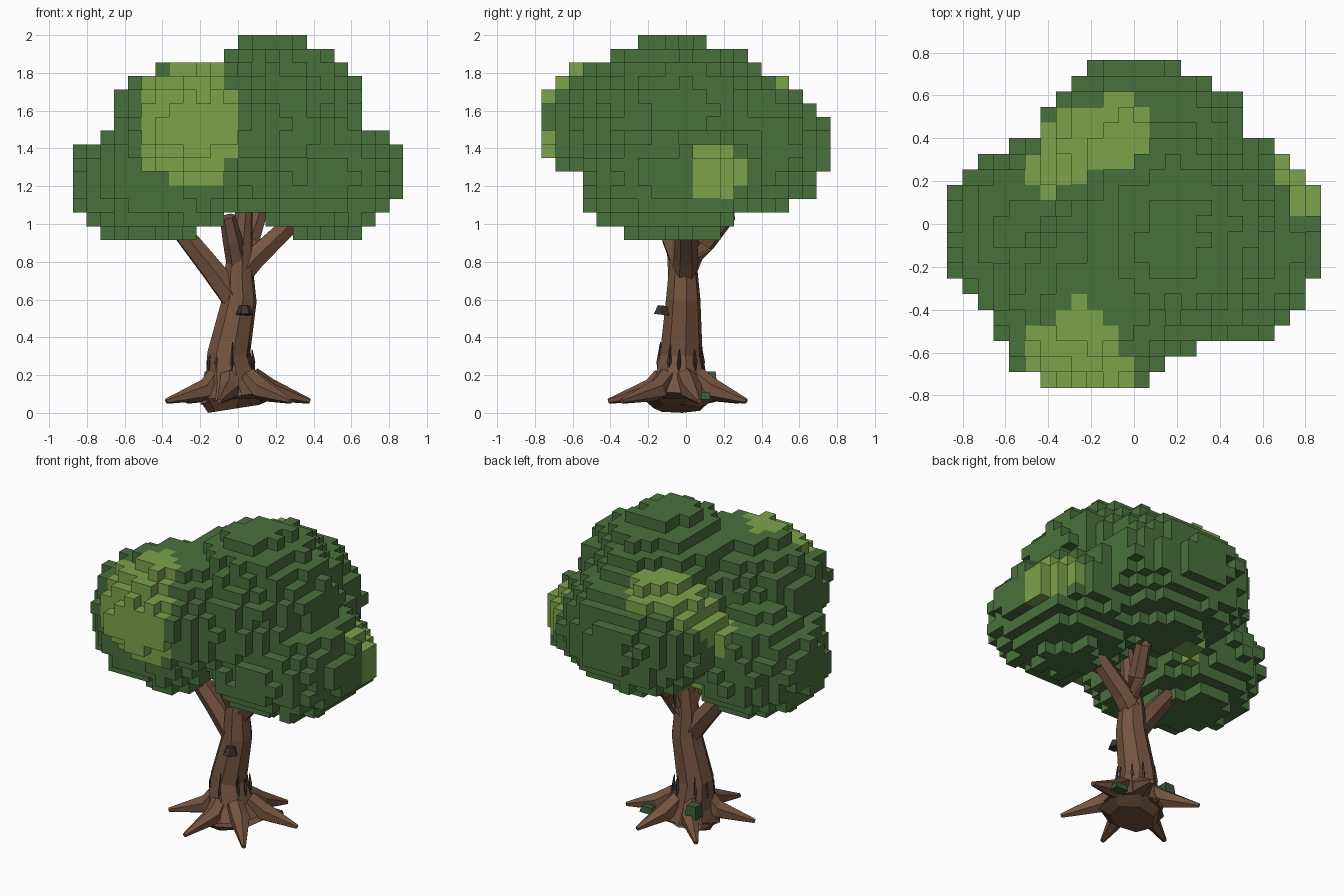
import bpy, bmesh, math, random
from mathutils import Vector

if "Cube" in bpy.data.objects:
    bpy.data.objects.remove(bpy.data.objects["Cube"])

random.seed(4)


def material(name, rgb):
    m = bpy.data.materials.new(name)
    m.diffuse_color = (*rgb, 1)
    m.use_nodes = True
    m.node_tree.nodes["Principled BSDF"].inputs["Base Color"].default_value = m.diffuse_color
    return m


LEAF = material("leaf green", (0.066, 0.165, 0.046))
LIGHT = material("light leaf green", (0.20, 0.37, 0.07))
BARK = material("bark brown", (0.175, 0.088, 0.05))
DARK = material("dark bark", (0.05, 0.032, 0.026))
MOSS = material("moss green", (0.035, 0.11, 0.035))


def finish(name, bm, mats, fix_normals=True):
    if fix_normals:
        bmesh.ops.recalc_face_normals(bm, faces=bm.faces)
    me = bpy.data.meshes.new(name)
    bm.to_mesh(me)
    bm.free()
    for m in mats:
        me.materials.append(m)
    ob = bpy.data.objects.new(name, me)
    bpy.context.collection.objects.link(ob)
    return ob


def tube(name, pts, radii, sides, mat, spin=0.0):
    """Faceted tapering limb along a path."""
    bm = bmesh.new()
    pts = [Vector(p) for p in pts]
    rings = []
    for i, (p, r) in enumerate(zip(pts, radii)):
        t = (pts[min(i + 1, len(pts) - 1)] - pts[max(i - 1, 0)]).normalized()
        ref = Vector((0, 1, 0)) if abs(t.z) > 0.8 else Vector((0, 0, 1))
        u = t.cross(ref).normalized()
        v = t.cross(u)
        rings.append([bm.verts.new(p + r * (u * math.cos(a) + v * math.sin(a)))
                      for a in (spin + math.tau * k / sides for k in range(sides))])
    for a, b in zip(rings, rings[1:]):
        for k in range(sides):
            j = (k + 1) % sides
            bm.faces.new((a[k], a[j], b[j], b[k]))
    bm.faces.new(rings[0])
    bm.faces.new(rings[-1])
    return finish(name, bm, [mat])


# Trunk and branches
tube("trunk",
     [(-0.015, -0.03, 0.075), (-0.03, -0.025, 0.16), (-0.05, -0.025, 0.31), (0.008, -0.015, 0.6),
      (0.005, -0.015, 0.75), (0.02, -0.01, 0.95), (0.045, -0.02, 1.18)],
     [0.19, 0.145, 0.115, 0.093, 0.078, 0.058, 0.035], 8, BARK, 0.2)
tube("left_branch", [(0.0, -0.02, 0.58), (-0.13, -0.03, 0.75), (-0.29, -0.05, 0.95), (-0.42, -0.06, 1.1)],
     [0.075, 0.066, 0.055, 0.045], 6, BARK)
tube("right_branch", [(0.0, -0.01, 0.72), (0.09, 0.0, 0.82), (0.27, 0.0, 0.99), (0.4, 0.0, 1.11)],
     [0.07, 0.065, 0.055, 0.045], 6, BARK)
tube("back_branch", [(0.02, 0.0, 0.74), (0.06, 0.1, 0.9), (0.11, 0.22, 1.05), (0.14, 0.28, 1.14)],
     [0.06, 0.055, 0.048, 0.04], 6, BARK)
tube("front_branch", [(0.0, -0.02, 0.78), (-0.03, -0.08, 0.92), (-0.055, -0.12, 1.04)],
     [0.06, 0.052, 0.042], 6, BARK)

# Spreading roots
for i, (x, y) in enumerate([(-0.38, -0.17), (-0.10, -0.41), (0.28, -0.34),
                            (0.38, 0.07), (0.13, 0.32), (-0.27, 0.28)]):
    tube(f"root_{i + 1}",
         [(x * 0.25 - 0.02, y * 0.25 - 0.02, 0.19), (x * 0.45, y * 0.45, 0.12), (x, y, 0.062)],
         [0.055, 0.06, 0.014], 6, BARK, 0.5)

# Tilted underside of the stump
bm = bmesh.new()
low, high = [], []
for k in range(7):
    c, s = math.cos(math.tau * k / 7 + 0.3), math.sin(math.tau * k / 7 + 0.3)
    low.append(bm.verts.new((-0.02 + 0.14 * c, -0.04 + 0.13 * s, 0.022 + 0.022 * c)))
    high.append(bm.verts.new((-0.01 + 0.2 * c, -0.03 + 0.2 * s, 0.075)))
for k in range(7):
    j = (k + 1) % 7
    bm.faces.new((low[k], low[j], high[j], high[k]))
bm.faces.new(low)
bm.faces.new(high)
for v in bm.verts:
    v.co.z = max(0.0, v.co.z)
finish("stump_base", bm, [BARK])

# Dark bark splinters round the foot of the trunk
for k in range(9):
    a = math.tau * k / 9 + random.uniform(-0.2, 0.2)
    x, y, h = -0.04 + 0.122 * math.cos(a), -0.025 + 0.122 * math.sin(a), random.uniform(0.09, 0.14)
    tube(f"splinter_{k + 1}", [(x, y, 0.22), (x * 0.98, y * 0.98, 0.27), (x * 0.92, y * 0.92, 0.24 + h)],
         [0.006, 0.012, 0.002], 4, DARK)

# Bracket knot on the front of the trunk
tube("knot", [(0.035, -0.13, 0.52), (0.035, -0.125, 0.568)], [0.046, 0.028], 6, DARK)

# Moss lumps at the foot
for i, (c, size) in enumerate([((-0.145, 0.125, 0.18), (0.08, 0.08, 0.08)),
                               ((0.20, 0.10, 0.09), (0.09, 0.06, 0.04))]):
    bm = bmesh.new()
    bmesh.ops.create_cube(bm, size=1)
    for v in bm.verts:
        taper = 0.8 if v.co.z > 0 else 1.0
        v.co = Vector((v.co.x * size[0] * taper, v.co.y * size[1] * taper, v.co.z * size[2])) + Vector(c)
    finish(f"moss_{i + 1}", bm, [MOSS])

# Blocky foliage: ellipsoid lobes sampled on a cubic grid
S = 0.0728
SZ = 0.0723
LOBES = [((0.18, -0.05, 1.54), (0.48, 0.52, 0.46)),     # crown
         ((-0.18, -0.36, 1.53), (0.50, 0.42, 0.33)),    # front left
         ((0.04, 0.35, 1.42), (0.50, 0.42, 0.37)),      # back
         ((-0.46, -0.06, 1.23), (0.42, 0.43, 0.33)),    # left
         ((0.47, -0.05, 1.25), (0.41, 0.49, 0.32)),     # right
         ((-0.2, -0.32, 1.2), (0.22, 0.22, 0.22)),      # low front left
         ((0.3, -0.3, 1.22), (0.22, 0.22, 0.22)),       # low front right
         ((-0.38, 0.26, 1.38), (0.15, 0.14, 0.16))]     # back left
# Regions of the surface that carry the lighter leaves
LIGHT_ZONES = [((-0.26, -0.56, 1.53), (0.28, 0.35, 0.36)),
               ((-0.10, 0.44, 1.71), (0.20, 0.17, 0.20)),
               ((-0.28, 0.36, 1.60), (0.20, 0.20, 0.18)),
               ((-0.42, 0.26, 1.47), (0.13, 0.12, 0.13)),
               ((-0.2, 0.28, 1.08), (0.14, 0.12, 0.10)),
               ((0.70, 0.15, 1.28), (0.26, 0.17, 0.17))]


def inside(p, lobes, limit):
    return any(sum(((p[i] - c[i]) / r[i]) ** 2 for i in range(3)) < limit for c, r in lobes)


cells = {}
for i in range(-12, 12):
    for j in range(-10, 11):
        for k in range(15):
            p = ((i + 0.5) * S, j * S, 2 - (14 - k + 0.5) * SZ)
            if inside(p, LOBES, 1 + random.uniform(-0.1, 0.08)):
                cells[i, j, k] = int(inside(p, LIGHT_ZONES, 1.0))

bm = bmesh.new()
verts = {}


def corner(q):
    if q not in verts:
        verts[q] = bm.verts.new((q[0] * S, (q[1] - 0.5) * S, 2 - (15 - q[2]) * SZ))
    return verts[q]


for cell, shade in cells.items():
    for axis in range(3):
        for side in (0, 1):
            other = list(cell)
            other[axis] += 2 * side - 1
            if tuple(other) in cells:
                continue
            quad = []
            for du, dv in ((0, 0), (1, 0), (1, 1), (0, 1)):
                q = list(cell)
                q[axis] += side
                q[(axis + 1) % 3] += du
                q[(axis + 2) % 3] += dv
                quad.append(corner(tuple(q)))
            face = bm.faces.new(quad if side else quad[::-1])
            face.material_index = shade
finish("foliage", bm, [LEAF, LIGHT], False)
